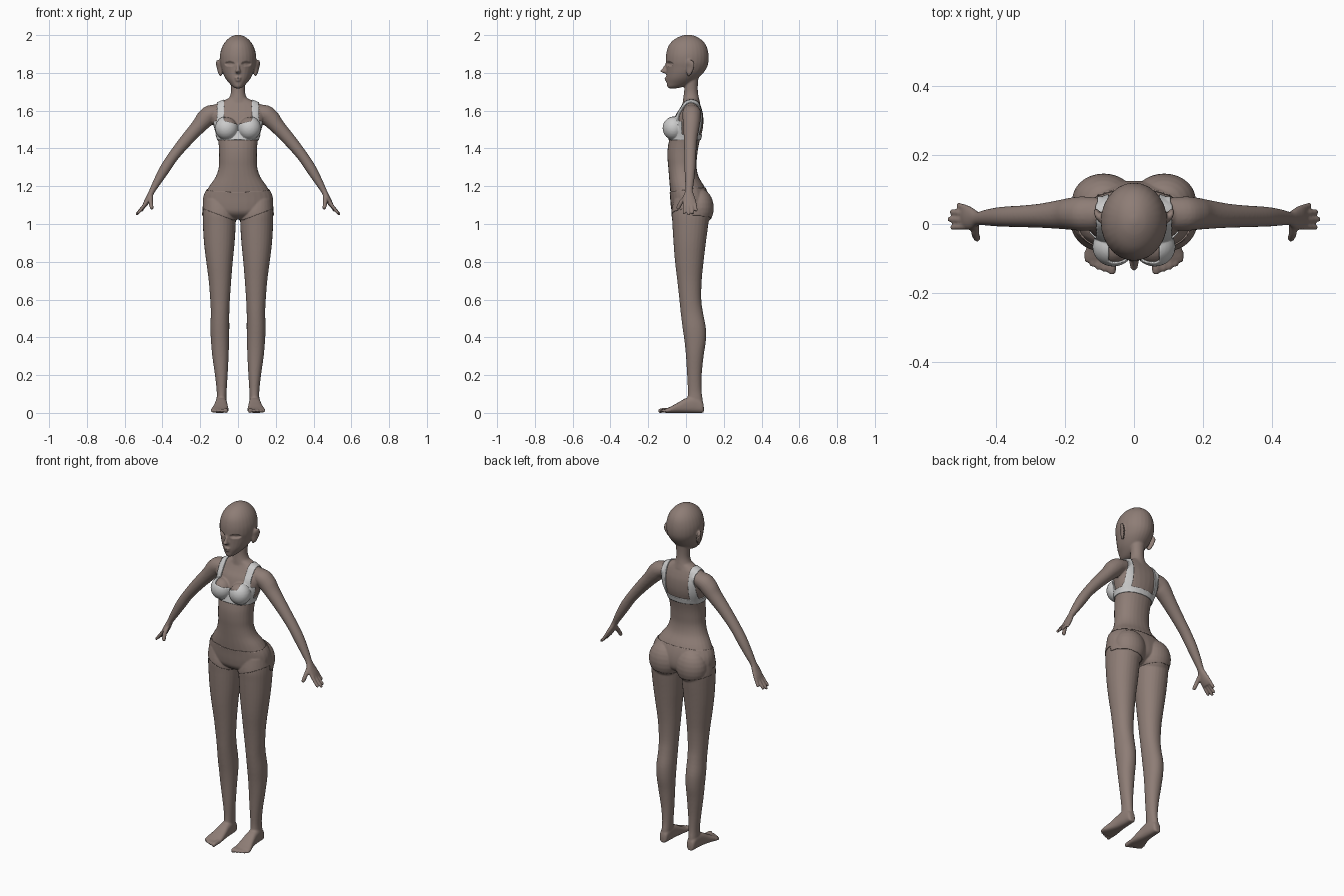
import bpy, bmesh, math
from mathutils import Vector as V

raw = bmesh.new()


def loft(rings, p=1.0, mirror=False, n=28, steps=4):
    """Skin smooth closed rings given as (centre, half axis, half axis)."""
    fine = []
    for i in range(len(rings) - 1):
        q = [rings[max(0, min(len(rings) - 1, i + k))] for k in (-1, 0, 1, 2)]
        for s in range(steps):
            t = s / steps
            w = ((-t + 2*t*t - t**3) / 2, (2 - 5*t*t + 3*t**3) / 2,
                 (t + 4*t*t - 3*t**3) / 2, (t**3 - t*t) / 2)
            fine.append([sum((q[k][j] * w[k] for k in range(4)), V((0, 0, 0))) for j in range(3)])
    fine.append(rings[-1])
    for sx in ((1, -1) if mirror else (1,)):
        loops = []
        for c, u, v in fine:
            loop = []
            for k in range(n):
                a = 2 * math.pi * k / n
                ca, sa = math.cos(a), math.sin(a)
                co = c + u * math.copysign(abs(ca)**p, ca) + v * math.copysign(abs(sa)**p, sa)
                loop.append(raw.verts.new((co.x * sx, co.y, co.z)))
            loops.append(loop)
        for a, b in zip(loops, loops[1:]):
            for k in range(n):
                raw.faces.new((a[k], a[(k+1) % n], b[(k+1) % n], b[k]))
        raw.faces.new(loops[0][::-1])
        raw.faces.new(loops[-1])


def level(z, x0, x1, y0, y1):
    return V(((x0+x1)/2, (y0+y1)/2, z)), V(((x1-x0)/2, 0, 0)), V((0, (y1-y0)/2, 0))


def trunk(rows, p=1.0):
    loft([level(z, -w, w, f, b) for z, w, f, b in rows], p)


def limb(rows, side=V((0, 1, 0))):
    """Mirrored tube through (x, y, z, half width along side, half thickness)."""
    pts = [V(r[:3]) for r in rows]
    rings = []
    for i, r in enumerate(rows):
        t = (pts[min(i+1, len(pts)-1)] - pts[max(i-1, 0)]).normalized()
        u = t.cross(side).normalized()
        rings.append((pts[i], u * r[4], u.cross(t).normalized() * r[3]))
    loft(rings, mirror=True, n=20)


def digit(points, r, side=V((0, 1, 0))):
    a, b = V(points[-2]), V(points[-1])
    rows = [(*p, r, r) for p in points[:-1]]
    rows += [(*a.lerp(b, .75), r*.9, r*.9), (*a.lerp(b, .93), r*.65, r*.65), (*b, r*.2, r*.2)]
    limb(rows, side)


def blob(c, r, mirror=True):
    rows = []
    for i in range(13):
        a = math.pi * (i + .15) / 12.3
        s, h = math.sin(a), math.cos(a)
        rows.append((V((c[0], c[1], c[2] + r[2]*h)), V((r[0]*s, 0, 0)), V((0, r[1]*s, 0))))
    loft(rows, mirror=mirror, steps=1)


# head, nose, lips, ears
trunk([(2.002, .008, 0, .02), (1.992, .036, -.035, .055), (1.97, .063, -.071, .088),
       (1.94, .083, -.094, .109), (1.90, .095, -.105, .119), (1.86, .096, -.107, .119),
       (1.83, .090, -.105, .111), (1.80, .081, -.104, .092), (1.77, .066, -.104, .062),
       (1.745, .046, -.102, .03), (1.726, .027, -.099, -.015), (1.718, .010, -.09, -.05)])
trunk([(1.796, .008, -.112, -.09), (1.808, .014, -.137, -.09), (1.82, .010, -.128, -.09),
       (1.845, .007, -.111, -.09), (1.865, .005, -.104, -.09)])
blob((0, -.100, 1.773), (.019, .014, .006), False)
blob((0, -.100, 1.761), (.015, .013, .006), False)
ear = V((.45, .9, 0)).normalized()
limb([(.088, .012, 1.783, .006, .005), (.095, .016, 1.80, .015, .008), (.100, .022, 1.83, .023, .009),
      (.105, .024, 1.852, .022, .009), (.107, .026, 1.868, .010, .006)], ear)

# neck and torso
trunk([(1.79, .042, -.005, .068), (1.74, .038, -.008, .063), (1.70, .037, -.010, .063),
       (1.67, .046, -.014, .068), (1.64, .07, -.018, .075)])
trunk([(1.668, .045, -.012, .066), (1.65, .085, -.014, .070), (1.635, .118, -.02, .075),
       (1.61, .140, -.034, .083), (1.58, .146, -.053, .090), (1.54, .136, -.068, .092),
       (1.50, .124, -.077, .088), (1.45, .107, -.088, .075), (1.40, .101, -.097, .064),
       (1.35, .100, -.098, .058), (1.30, .102, -.094, .056), (1.25, .118, -.090, .067),
       (1.20, .152, -.086, .096), (1.15, .178, -.081, .115), (1.10, .183, -.077, .122),
       (1.065, .172, -.07, .115), (1.043, .12, -.05, .09), (1.028, .05, -.02, .06)], .92)
blob((.060, -.066, 1.508), (.056, .053, .058))
blob((.088, .070, 1.085), (.088, .073, .100))

# legs
loft([level(*r) for r in ((1.13, .03, .178, -.06, .10), (1.06, .013, .186, -.074, .122),
      (1.0, .012, .186, -.072, .118), (.9, .018, .180, -.066, .105), (.8, .028, .168, -.058, .093),
      (.7, .036, .155, -.046, .083), (.6, .043, .147, -.035, .081), (.53, .046, .144, -.028, .090),
      (.45, .046, .146, -.018, .105), (.38, .047, .143, -.008, .105), (.3, .050, .136, 0, .093),
      (.2, .055, .122, .006, .083), (.12, .060, .113, .010, .082), (.07, .062, .113, .008, .088),
      (.03, .064, .112, .010, .09))], .95, True)

# feet and toes
loft([(V(((a+b)/2, y, h/2)), V(((b-a)/2, 0, 0)), V((0, 0, h/2))) for y, a, b, h in (
      (.094, .078, .100, .035), (.086, .066, .112, .062), (.05, .060, .117, .088), (.0, .057, .122, .078),
      (-.04, .053, .130, .056), (-.08, .050, .142, .034), (-.10, .051, .143, .025), (-.112, .056, .136, .018))],
     .75, True)
for x, tip, r in ((.064, -.146, .0125), (.086, -.140, .009), (.104, -.133, .0088),
                  (.121, -.124, .0085), (.137, -.112, .008)):
    digit([(x, -.08, .015), (x, tip + .02, .013), (x, tip, .009)], r, V((1, 0, 0)))

# arms and palms
limb([(.09, .030, 1.600, .045, .036), (.145, .030, 1.583, .050, .047), (.175, .030, 1.556, .048, .048),
      (.21, .028, 1.515, .043, .040), (.275, .024, 1.442, .035, .034), (.34, .022, 1.362, .031, .029),
      (.385, .021, 1.295, .029, .028), (.425, .019, 1.228, .024, .022), (.453, .016, 1.178, .020, .016),
      (.468, .015, 1.147, .030, .015), (.485, .019, 1.115, .036, .014), (.498, .021, 1.092, .034, .010)])

# fingers and thumb
for y, yt, x, z in ((-.008, -.010, .533, 1.054), (.011, .014, .541, 1.047),
                    (.029, .036, .534, 1.052), (.046, .056, .513, 1.068)):
    digit([(.485, y, 1.115), ((x + .49)/2, (y + yt)/2, (z + 1.105)/2), (x, yt, z)], .0088)
digit([(.461, .004, 1.150), (.462, -.026, 1.115), (.455, -.046, 1.077)], .0115)

# fuse all body volumes into one smooth skin
bmesh.ops.recalc_face_normals(raw, faces=raw.faces)
raw_mesh = bpy.data.meshes.new("body_volumes")
raw.to_mesh(raw_mesh)
tmp = bpy.data.objects.new("body_volumes", raw_mesh)
bpy.context.collection.objects.link(tmp)
m = tmp.modifiers.new("fuse", 'REMESH')
m.mode, m.voxel_size = 'VOXEL', .0047
m = tmp.modifiers.new("soften", 'SMOOTH')
m.factor, m.iterations = .5, 4
dg = bpy.context.evaluated_depsgraph_get()
skin = bpy.data.meshes.new_from_object(tmp.evaluated_get(dg))
bpy.data.objects.remove(tmp)

# eye sockets and flat soles
for v in skin.vertices:
    x, y, z = v.co
    if y < -.05 and 1.82 < z < 1.88:
        d = ((abs(x) - .044) / .027)**2 + ((z - 1.848) / .012)**2
        if d < 1:
            v.co.y += .013 * (1 - d * d)
    v.co.z = max(v.co.z, 0)


def material(name, rgb):
    mat = bpy.data.materials.new(name)
    mat.diffuse_color = (*rgb, 1)
    return mat


skin_mat = material("skin", (.27, .205, .18))
white = material("white_cloth", (.8, .82, .82))


def add(name, mesh, mat):
    mesh.materials.clear()
    mesh.materials.append(mat)
    mesh.polygons.foreach_set("use_smooth", [True] * len(mesh.polygons))
    ob = bpy.data.objects.new(name, mesh)
    bpy.context.collection.objects.link(ob)
    return ob


def garment(name, inside, mat, thick):
    """Cut a region out of the skin, even its border and thicken it outwards."""
    bm = bmesh.new()
    bm.from_mesh(skin)
    bmesh.ops.recalc_face_normals(bm, faces=bm.faces)
    drop = [f for f in bm.faces if not inside(*f.calc_center_median())]
    bmesh.ops.delete(bm, geom=drop, context='FACES')
    for _ in range(3):
        new = {}
        for v in bm.verts:
            nb = [e.other_vert(v).co for e in v.link_edges if e.is_boundary]
            if len(nb) == 2:
                new[v] = v.co * .5 + (nb[0] + nb[1]) * .25
        for v, co in new.items():
            v.co = co
    me = bpy.data.meshes.new(name)
    bm.to_mesh(me)
    bm.free()
    ob = add(name, me, mat)
    s = ob.modifiers.new("thickness", 'SOLIDIFY')
    s.thickness, s.offset = thick, 1


def in_top(x, y, z):
    x = abs(x)
    band = 1.445 < z < 1.475 and x < .15
    cups = y < -.02 and 1.445 < z < 1.525 + .25 * min(x, .07) and x < .13
    straps = .074 < x < .108 and 1.46 < z < 1.67
    return band or cups or straps


def in_briefs(x, y, z):
    x = abs(x)
    slope = .38 if y < .03 else .15
    return x < .25 and 1.022 + slope * max(x - .03, 0) < z < 1.17 + .12 * max(y + .08, 0)


# body and clothing
add("body", skin, skin_mat)
garment("bra_top", in_top, white, .005)
garment("briefs", in_briefs, skin_mat, .004)
